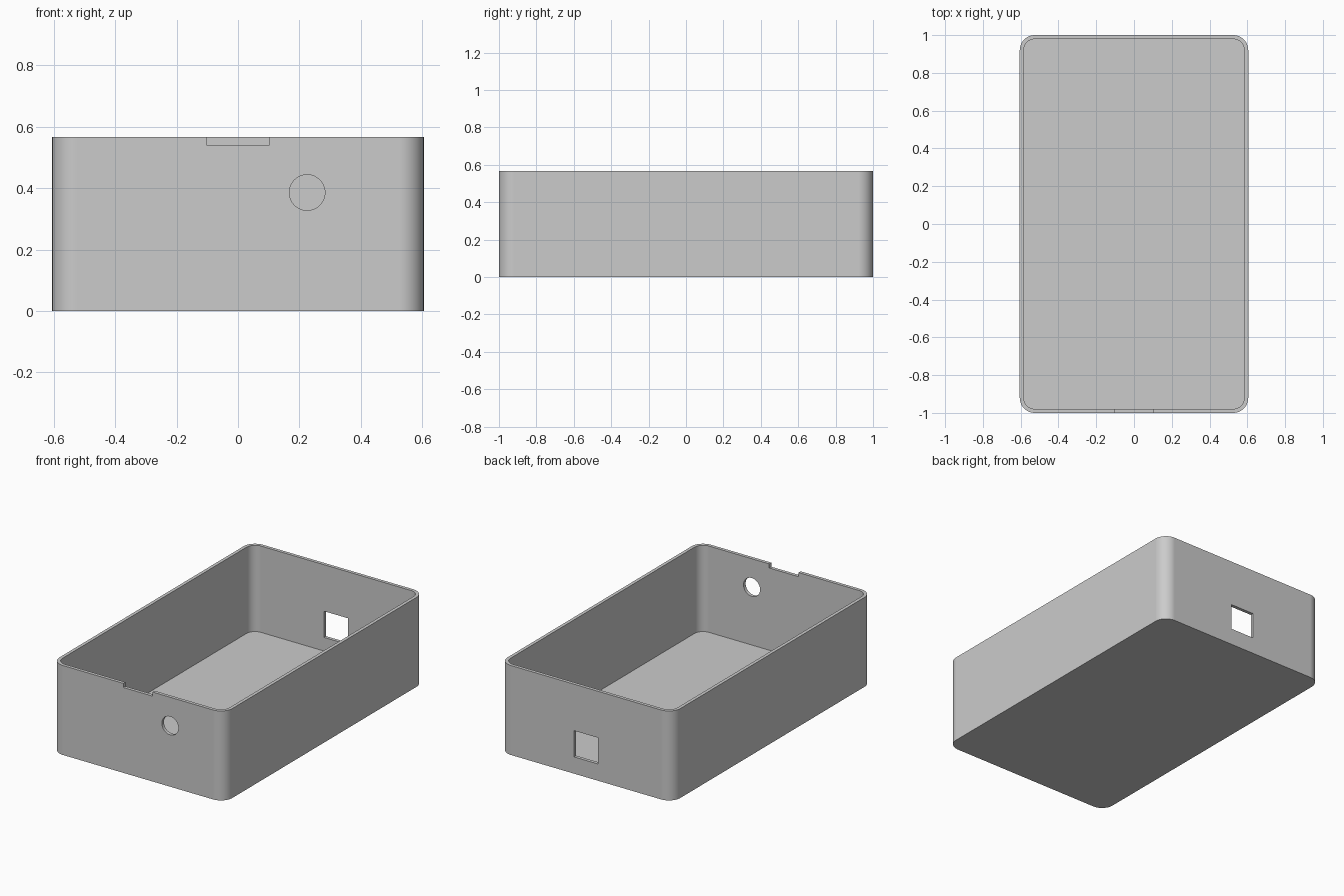
import bpy
import bmesh
import math
from mathutils import Matrix, Vector

if "Cube" in bpy.data.objects:
    bpy.data.objects.remove(bpy.data.objects["Cube"], do_unlink=True)

HALF_X, HALF_Y, HEIGHT = 0.605, 1.0, 0.566
WALL, FLOOR, RADIUS = 0.021, 0.02, 0.08

grey = bpy.data.materials.new("light grey plastic")
grey.use_nodes = True
COLOUR = (0.6, 0.6, 0.6, 1)
grey.diffuse_color = COLOUR
grey.node_tree.nodes["Principled BSDF"].inputs["Base Color"].default_value = COLOUR


def add_object(name, bm):
    mesh = bpy.data.meshes.new(name)
    bm.to_mesh(mesh)
    bm.free()
    mesh.materials.append(grey)
    obj = bpy.data.objects.new(name, mesh)
    bpy.context.collection.objects.link(obj)
    return obj


def block(name, low, high, radius=0):
    """Box between two corners, with optional rounded upright edges."""
    low, high = Vector(low), Vector(high)
    bm = bmesh.new()
    bmesh.ops.create_cube(bm, size=1, matrix=Matrix.Translation((low + high) / 2)
                          @ Matrix.Diagonal((*(high - low), 1)))
    if radius:
        upright = [e for e in bm.edges
                   if abs(e.verts[0].co.z - e.verts[1].co.z) > 0.1]
        bmesh.ops.bevel(bm, geom=upright, offset=radius, segments=12,
                        profile=0.5, affect='EDGES')
    return add_object(name, bm)


def cylinder_y(name, centre, radius, depth):
    """Cylinder lying along y."""
    bm = bmesh.new()
    bmesh.ops.create_cone(bm, cap_ends=True, segments=48, radius1=radius,
                          radius2=radius, depth=depth,
                          matrix=Matrix.Translation(centre)
                          @ Matrix.Rotation(math.pi / 2, 4, 'X'))
    return add_object(name, bm)


# Outer shell
tray = block("open_box", (-HALF_X, -HALF_Y, 0), (HALF_X, HALF_Y, HEIGHT), RADIUS)

# Cavity, rim notch, round cable hole in the front, square window in the back
cutters = [
    block("cavity_cutter", (WALL - HALF_X, WALL - HALF_Y, FLOOR),
          (HALF_X - WALL, HALF_Y - WALL, HEIGHT + 0.2), RADIUS - WALL),
    block("notch_cutter", (-0.103, -HALF_Y - 0.1, 0.54),
          (0.103, -HALF_Y + 0.1, HEIGHT + 0.1)),
    cylinder_y("round_hole_cutter", (0.225, -HALF_Y, 0.386), 0.058, 0.2),
    block("window_cutter", (-0.083, HALF_Y - 0.1, 0.106),
          (0.083, HALF_Y + 0.1, 0.272)),
]
for cutter in cutters:
    cutter.hide_render = True
    cut = tray.modifiers.new(cutter.name, 'BOOLEAN')
    cut.operation = 'DIFFERENCE'
    cut.solver = 'EXACT'
    cut.object = cutter

# Bake the cuts and drop the cutters
depsgraph = bpy.context.evaluated_depsgraph_get()
cut_mesh = bpy.data.meshes.new_from_object(tray.evaluated_get(depsgraph))
tray.modifiers.clear()
tray.data = cut_mesh
for cutter in cutters:
    bpy.data.objects.remove(cutter, do_unlink=True)

# Smooth corners, flat walls, crisp rims
bpy.ops.object.select_all(action='DESELECT')
tray.select_set(True)
bpy.context.view_layer.objects.active = tray
bpy.ops.object.shade_smooth_by_angle(angle=math.radians(30))
weighted = tray.modifiers.new("flat_walls", 'WEIGHTED_NORMAL')
weighted.keep_sharp = True
